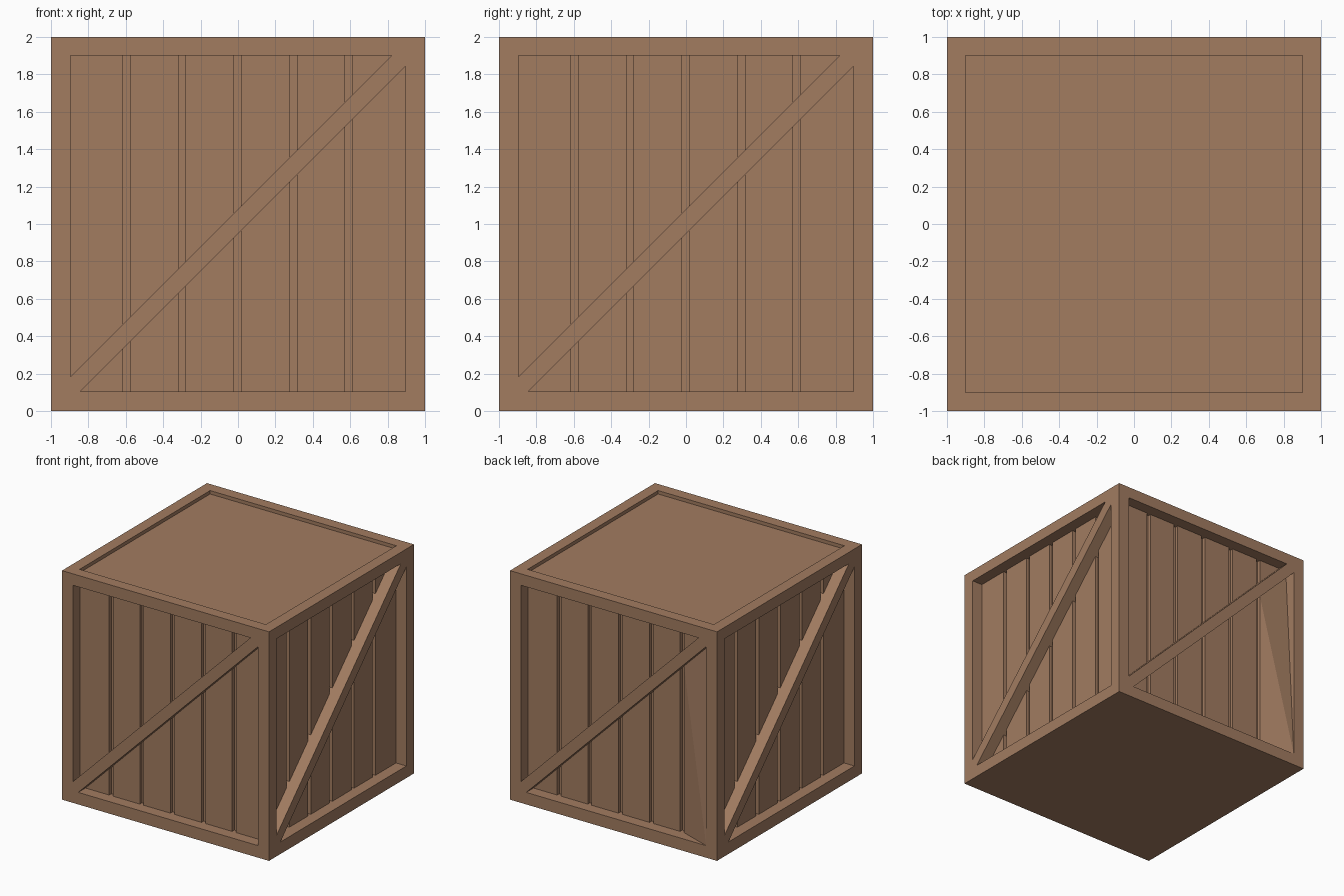
import bpy
import bmesh
from math import pi
from mathutils import Matrix, Vector

cube = bpy.data.objects.get("Cube")
if cube:
    bpy.data.objects.remove(cube, do_unlink=True)

# One wood colour
WOOD = (0.36, 0.2, 0.118, 1)
wood = bpy.data.materials.new("warm_brown_wood")
wood.use_nodes = True
wood.diffuse_color = WOOD
shader = next(n for n in wood.node_tree.nodes if n.type == 'BSDF_PRINCIPLED')
shader.inputs["Base Color"].default_value = WOOD
shader.inputs["Roughness"].default_value = 0.8

EDGE = 0.895             # half width of each side opening
LOW, HIGH = 0.105, 1.9   # bottom and top of each side opening
PANEL, GROOVE = 0.1, 0.13
SEAMS = [-0.595, -0.3, -0.003, 0.297, 0.592]
SEAM_HALF = 0.019


def brace_top(x):
    return x + 1.08


def brace_bottom(x):
    return x + 0.948


def make_object(name, bm):
    bmesh.ops.recalc_face_normals(bm, faces=bm.faces)
    mesh = bpy.data.meshes.new(name)
    bm.to_mesh(mesh)
    bm.free()
    mesh.materials.append(wood)
    obj = bpy.data.objects.new(name, mesh)
    bpy.context.collection.objects.link(obj)
    return obj


def add_box(bm, size, centre):
    matrix = Matrix.Translation(centre) @ Matrix.Diagonal((*size, 1))
    bmesh.ops.create_cube(bm, size=1, matrix=matrix)


def side_point(x, z, depth, turn):
    """Point on one of the four sides, measured inward from its face."""
    return Matrix.Rotation(turn * pi / 2, 3, 'Z') @ Vector((x, depth - 1, z))


def add_prism(bm, outline, near, far, turn):
    rings = [[bm.verts.new(side_point(x, z, d, turn)) for x, z in outline]
             for d in (near, far)]
    bm.faces.new(rings[0])
    bm.faces.new(rings[1][::-1])
    n = len(outline)
    for i in range(n):
        j = (i + 1) % n
        bm.faces.new((rings[0][i], rings[1][i], rings[1][j], rings[0][j]))


def carve(target, bm, name):
    cutter = make_object(name, bm)
    cutter.hide_render = True
    mod = target.modifiers.new(name, 'BOOLEAN')
    mod.operation = 'DIFFERENCE'
    mod.solver = 'EXACT'
    mod.object = cutter
    bpy.context.view_layer.objects.active = target
    bpy.ops.object.modifier_apply(modifier=name)
    bpy.data.objects.remove(cutter, do_unlink=True)


# Solid crate
bm = bmesh.new()
add_box(bm, (2, 2, 2), (0, 0, 1))
crate = make_object("crate_body", bm)

# Recesses either side of each diagonal brace, and the shallow lid recess
upper = [(-EDGE, brace_top(-EDGE)), (-EDGE, HIGH), (HIGH - 1.08, HIGH)]
lower = [(LOW - 0.948, LOW), (EDGE, LOW), (EDGE, brace_bottom(EDGE))]
bm = bmesh.new()
for turn in range(4):
    for outline in (upper, lower):
        add_prism(bm, outline, -0.1, PANEL, turn)
add_box(bm, (1.8, 1.8, 0.2), (0, 0, 2.07))
carve(crate, bm, "recess_cutter")

# Grooves between the planks
bm = bmesh.new()
for turn in range(4):
    for seam in SEAMS:
        a, b = seam - SEAM_HALF, seam + SEAM_HALF
        above = [(a, brace_top(a)), (b, brace_top(b)), (b, HIGH), (a, HIGH)]
        below = [(a, LOW), (b, LOW), (b, brace_bottom(b)), (a, brace_bottom(a))]
        for outline in (above, below):
            add_prism(bm, outline, PANEL / 2, GROOVE, turn)
carve(crate, bm, "groove_cutter")

# Warped end plank on the back, its lower outer corner bent out to the frame
inner = SEAMS[-1] + SEAM_HALF
bm = bmesh.new()
base = [bm.verts.new(side_point(x, z, PANEL, 2)) for x, z in
        ((inner, LOW), (EDGE, LOW), (EDGE, brace_bottom(EDGE)),
         (inner, brace_bottom(inner)))]
corner = bm.verts.new(side_point(EDGE, LOW, 0, 2))
bm.faces.new(base)
for i in range(4):
    bm.faces.new((base[i], base[(i + 1) % 4], corner))
make_object("warped_plank", bm)
